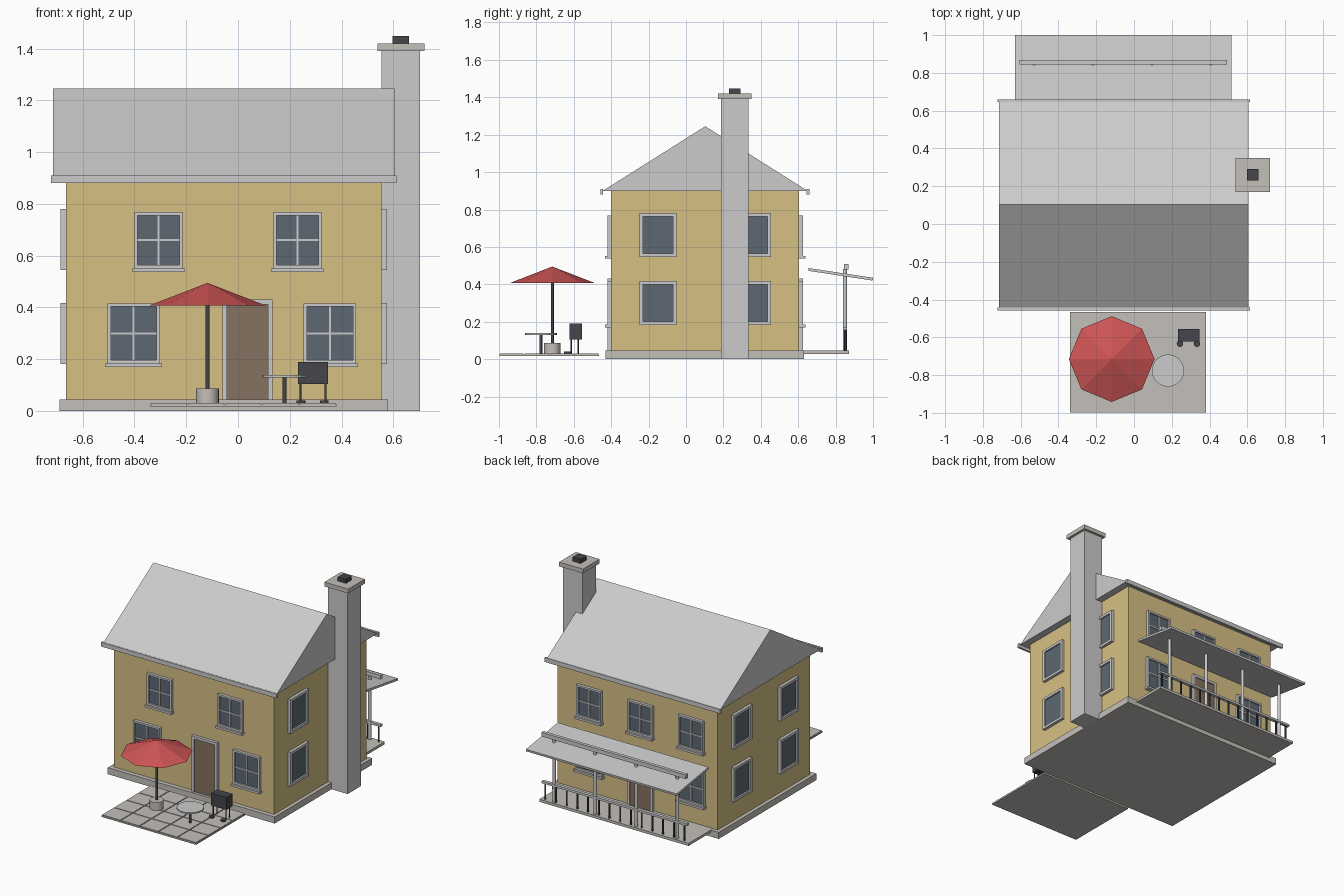
import bpy, bmesh
from mathutils import Matrix, Vector

if "Cube" in bpy.data.objects:
    bpy.data.objects.remove(bpy.data.objects["Cube"])


def material(name, *rgb):
    m = bpy.data.materials.new(name)
    m.diffuse_color = (*rgb, 1)
    m.use_nodes = True
    m.node_tree.nodes["Principled BSDF"].inputs["Base Color"].default_value = m.diffuse_color
    return m


YELLOW = material("wall_yellow", 0.68, 0.53, 0.23)
GLASS = material("glass", 0.11, 0.14, 0.17)
BROWN = material("door_brown", 0.24, 0.17, 0.115)
DARK = material("dark_metal", 0.06, 0.06, 0.07)
RED = material("red_cloth", 0.62, 0.09, 0.09)
STONE = material("stone", 0.55, 0.53, 0.49)


def finish(bm, name, mat=None):
    bmesh.ops.recalc_face_normals(bm, faces=bm.faces)
    me = bpy.data.meshes.new(name)
    bm.to_mesh(me)
    bm.free()
    ob = bpy.data.objects.new(name, me)
    bpy.context.collection.objects.link(ob)
    if mat:
        me.materials.append(mat)
    return ob


def boxes(name, items, mat=None):
    """One object from boxes given as (x0, x1, y0, y1, z0, z1)."""
    bm = bmesh.new()
    for x0, x1, y0, y1, z0, z1 in items:
        lo, hi = Vector((x0, y0, z0)), Vector((x1, y1, z1))
        size = Matrix.Diagonal((*[abs(d) for d in hi - lo], 1))
        bmesh.ops.create_cube(bm, size=1, matrix=Matrix.Translation((lo + hi) / 2) @ size)
    return finish(bm, name, mat)


def rods(name, items, mat=None, sides=24, top=1.0):
    """Upright cylinders or cones given as (x, y, radius, z0, z1)."""
    bm = bmesh.new()
    for x, y, r, z0, z1 in items:
        bmesh.ops.create_cone(bm, cap_ends=True, segments=sides, radius1=r, radius2=r * top,
                              depth=z1 - z0, matrix=Matrix.Translation((x, y, (z0 + z1) / 2)))
    ob = finish(bm, name, mat)
    if top == 1.0:
        ob.data.shade_smooth()
        bm = bmesh.new()
        bm.from_mesh(ob.data)
        for f in bm.faces:
            f.smooth = len(f.verts) == 4
        bm.to_mesh(ob.data)
        bm.free()
    return ob


def prism(name, profile, x0, x1, mat=None):
    """Extrudes a (y, z) profile along x."""
    bm = bmesh.new()
    face = bm.faces.new([bm.verts.new((x0, y, z)) for y, z in profile])
    new = bmesh.ops.extrude_face_region(bm, geom=[face])["geom"]
    bmesh.ops.translate(bm, vec=(x1 - x0, 0, 0), verts=[v for v in new if isinstance(v, bmesh.types.BMVert)])
    return finish(bm, name, mat)


X0, X1, Y0, Y1 = -0.665, 0.555, -0.40, 0.605
WALLS = {"front": ("y", Y0, -1), "back": ("y", Y1, 1), "left": ("x", X0, -1), "right": ("x", X1, 1)}


def on_wall(side, u0, u1, z0, z1, depth):
    """Box lying against a wall and standing out by depth."""
    axis, p, s = WALLS[side]
    n0, n1 = sorted((p - 0.005 * s, p + s * depth))
    return (u0, u1, n0, n1, z0, z1) if axis == "y" else (n0, n1, u0, u1, z0, z1)


def window(side, u, z, w, h, fancy=True):
    b = 0.013 if fancy else 0.018
    a, c, lo, hi = u - w / 2, u + w / 2, z - h / 2, z + h / 2
    bars = [(a, a + b, lo, hi, .02), (c - b, c, lo, hi, .02),
            (a + b, c - b, hi - b, hi, .02), (a + b, c - b, lo, lo + b, .02)]
    if fancy:
        bars += [(u - .004, u + .004, lo + b, hi - b, .014), (a + b, c - b, z - .004, z + .004, .014),
                 (a - .007, c + .007, lo - .014, lo, .033)]
    boxes(side + "_window_frame", [on_wall(side, *q) for q in bars])
    boxes(side + "_window_glass", [on_wall(side, a + b, c - b, lo + b, hi - b, .009)], GLASS)


def door(side, u):
    a, c, t = u - .097, u + .097, .43
    boxes(side + "_door_frame", [on_wall(side, *q, .02) for q in
          [(a, a + .018, .045, t), (c - .018, c, .045, t), (a + .018, c - .018, t - .018, t)]])
    boxes(side + "_door", [on_wall(side, a + .018, c - .018, .045, t - .018, .012)], BROWN)


# House shell
boxes("foundation", [(-0.69, 0.58, -0.43, 0.63, 0, 0.045)], STONE)
boxes("walls", [(X0, X1, Y0, Y1, 0.045, 0.9)], YELLOW)
prism("roof", [(-0.445, 0.9), (0.65, 0.9), (0.103, 1.245)], -0.715, 0.605)
boxes("gutters", [(-0.722, 0.613, -0.458, -0.443, 0.88, 0.91), (-0.722, 0.613, 0.645, 0.66, 0.88, 0.91)])

# Chimney
boxes("chimney", [(0.555, 0.703, 0.187, 0.333, 0, 1.39)])
boxes("chimney_cap", [(0.538, 0.72, 0.17, 0.35, 1.39, 1.42)], STONE)
boxes("chimney_flue", [(0.597, 0.66, 0.23, 0.292, 1.42, 1.448)], DARK)

# Windows and doors
for u in (-0.307, 0.23):
    window("front", u, 0.66, 0.187, 0.217)
for u in (-0.403, 0.355):
    window("front", u, 0.30, 0.203, 0.232)
for u in (0.305, -0.085, -0.47):
    window("back", u, 0.66, 0.187, 0.217)
for u in (0.305, -0.47):
    window("back", u, 0.30, 0.203, 0.232)
for side in ("left", "right"):
    for u in (-0.15, 0.356):
        for z in (0.30, 0.663):
            window(side, u, z, 0.197, 0.235, False)
door("front", 0.037)
door("back", -0.085)

# Back porch
boxes("porch_deck", [(-0.63, 0.505, 0.6, 0.872, 0.028, 0.046)], STONE)
prism("porch_roof", [(0.655, 0.487), (0.655, 0.472), (0.998, 0.42), (1.0, 0.435)], -0.63, 0.517)
boxes("porch_beam", [(-0.605, 0.492, 0.845, 0.868, 0.48, 0.508)])
rods("porch_posts", [(-0.53 + i * 0.3125, 0.85, 0.011, 0.046, 0.482) for i in range(4)], sides=12)
boxes("porch_rail", [(-0.61, 0.495, 0.84, 0.862, 0.155, 0.17)])
rods("porch_balusters", [(-0.585 + i * 0.0815, 0.851, 0.006, 0.046, 0.156) for i in range(14)], DARK, 8)

# Patio with paving tiles
boxes("patio_base", [(-0.34, 0.38, -0.998, -0.465, 0.017, 0.026)], STONE)
boxes("patio_tiles", [(-0.34 + i * 0.144 + .003, -0.34 + (i + 1) * 0.144 - .003,
                       -0.998 + j * 0.1333 + .003, -0.998 + (j + 1) * 0.1333 - .003, 0.025, 0.031)
                      for i in range(5) for j in range(4)], STONE)

# Parasol
PX, PY = -0.118, -0.715
rods("parasol_canopy", [(PX, PY, 0.227, 0.407, 0.495)], RED, 8, 0.0)
rods("parasol_pole", [(PX, PY, 0.008, 0.03, 0.42)], DARK, 12)
rods("parasol_foot", [(PX, PY, 0.044, 0.03, 0.087)], STONE)

# Table
rods("table_top", [(0.18, -0.776, 0.085, 0.13, 0.139)], sides=32)
rods("table_leg", [(0.18, -0.776, 0.008, 0.03, 0.132)], DARK, 12)

# Barbecue
boxes("grill_body", [(0.232, 0.348, -0.622, -0.555, 0.105, 0.19)], DARK)
rods("grill_legs", [(x, y, 0.004, 0.03, 0.107) for x in (0.242, 0.338) for y in (-0.614, -0.575)], DARK, 8)
rods("grill_feet", [(x, -0.634, 0.017, 0.031, 0.04) for x in (0.243, 0.333)], DARK, 16)
